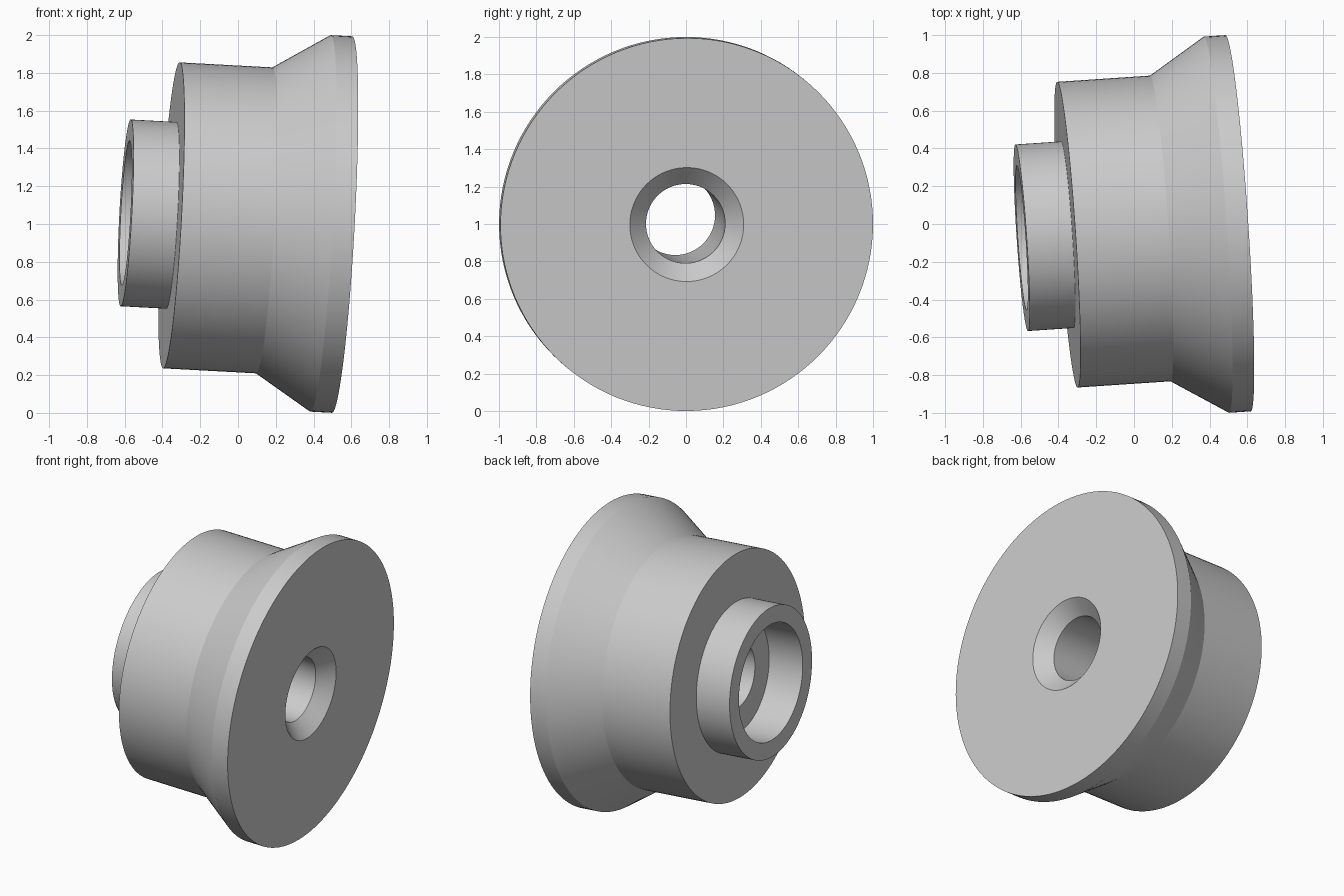
import bpy, math
from mathutils import Vector

if "Cube" in bpy.data.objects:
    bpy.data.objects.remove(bpy.data.objects["Cube"], do_unlink=True)

SEGMENTS = 128
AXIS = Vector((1, 0.067, -0.054)).normalized()   # slightly tilted turning axis
FACE_CENTRE = Vector((0.551, 0.004, 0.997))      # centre of the flange face

# Closed half section: (distance behind the flange face, radius)
PROFILE = [
    (0.0, 0.305), (0.0, 0.998),        # flange face
    (0.115, 0.998), (0.413, 0.811),    # rim and cone
    (0.907, 0.811), (0.907, 0.495),    # body and shoulder
    (1.15, 0.495), (1.15, 0.383),      # boss and its end
    (0.905, 0.383), (0.905, 0.212),    # counterbore and its floor
    (0.093, 0.212),                    # through hole, then countersink
]

# Plain grey
grey = bpy.data.materials.new("grey")
colour = (0.6, 0.6, 0.6, 1)
grey.diffuse_color = colour
grey.use_nodes = True
grey.node_tree.nodes["Principled BSDF"].inputs["Base Color"].default_value = colour


def lathe(name, profile, material):
    """Turn a closed half section around the tilted axis."""
    u = AXIS.cross(Vector((0, 1, 0))).normalized()
    v = AXIS.cross(u)
    n = len(profile)
    verts, faces = [], []
    for i in range(SEGMENTS):
        a = 2 * math.pi * i / SEGMENTS
        radial = u * math.cos(a) + v * math.sin(a)
        verts += [FACE_CENTRE - AXIS * s + radial * r for s, r in profile]
        j = (i + 1) % SEGMENTS
        for k in range(n):
            m = (k + 1) % n
            faces.append((i * n + k, j * n + k, j * n + m, i * n + m))
    mesh = bpy.data.meshes.new(name)
    mesh.from_pydata(verts, [], faces)
    mesh.materials.append(material)
    obj = bpy.data.objects.new(name, mesh)
    bpy.context.collection.objects.link(obj)
    return obj


# Flanged bushing with sharp edges between smooth turned surfaces
bushing = lathe("flanged_bushing", PROFILE, grey)
bpy.ops.object.select_all(action='DESELECT')
bushing.select_set(True)
bpy.context.view_layer.objects.active = bushing
bpy.ops.object.mode_set(mode='EDIT')
bpy.ops.mesh.select_all(action='SELECT')
bpy.ops.mesh.normals_make_consistent(inside=False)
bpy.ops.object.mode_set(mode='OBJECT')
bpy.ops.object.shade_smooth_by_angle(angle=math.radians(25))
